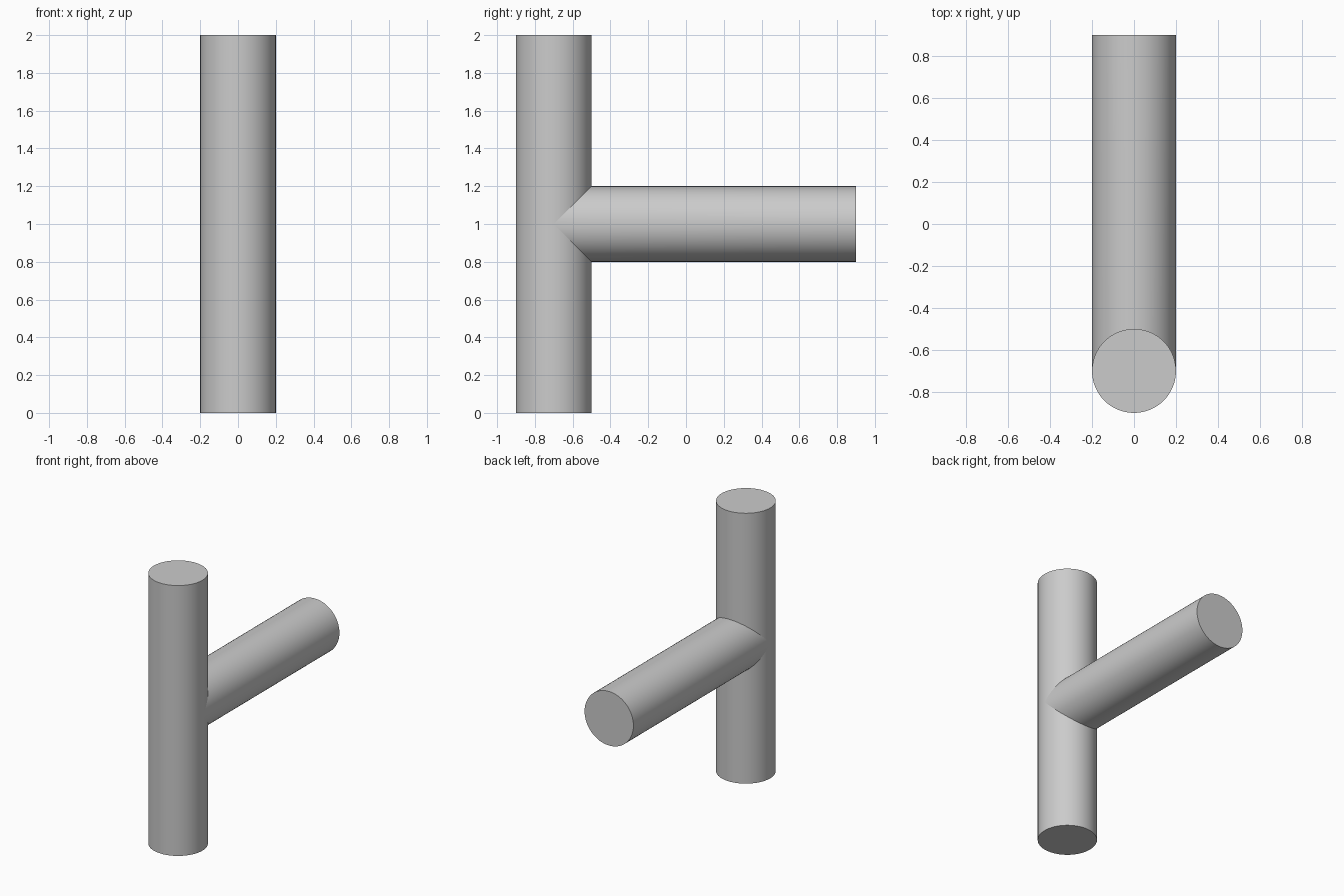
import bpy, bmesh
from math import radians
from mathutils import Matrix

cube = bpy.data.objects.get("Cube")
if cube:
    bpy.data.objects.remove(cube, do_unlink=True)

RADIUS, SIDES = 0.2, 64
AXIS_Y, BACK_Y, MID_Z, HEIGHT = -0.7, 0.9, 1.0, 2.0

grey = bpy.data.materials.new("grey")
grey.use_nodes = True
colour = (0.6, 0.6, 0.6, 1)
grey.diffuse_color = colour
grey.node_tree.nodes["Principled BSDF"].inputs["Base Color"].default_value = colour


def rod(name, length, matrix, saddle=False):
    bm = bmesh.new()
    bmesh.ops.create_cone(bm, cap_ends=True, segments=SIDES, radius1=RADIUS,
                          radius2=RADIUS, depth=length, matrix=matrix)
    if saddle:
        # Open the near end and shape it to the line where the equal rods meet
        near = [v for v in bm.verts if v.co.y < AXIS_Y + 0.01]
        caps = [f for f in bm.faces if all(v in near for v in f.verts)]
        bmesh.ops.delete(bm, geom=caps, context='FACES_ONLY')
        for v in near:
            v.co.y = AXIS_Y + abs(v.co.z - MID_Z)
    mesh = bpy.data.meshes.new(name)
    bm.to_mesh(mesh)
    bm.free()
    mesh.materials.append(grey)
    obj = bpy.data.objects.new(name, mesh)
    bpy.context.collection.objects.link(obj)
    bpy.ops.object.select_all(action='DESELECT')
    obj.select_set(True)
    bpy.context.view_layer.objects.active = obj
    bpy.ops.object.shade_smooth_by_angle(angle=radians(30))
    return obj


# Upright rod
rod("upright_post", HEIGHT, Matrix.Translation((0, AXIS_Y, HEIGHT / 2)))

# Horizontal rod running to the back
rod("rear_branch", BACK_Y - AXIS_Y,
    Matrix.Translation((0, (AXIS_Y + BACK_Y) / 2, MID_Z)) @ Matrix.Rotation(radians(-90), 4, 'X'),
    saddle=True)
